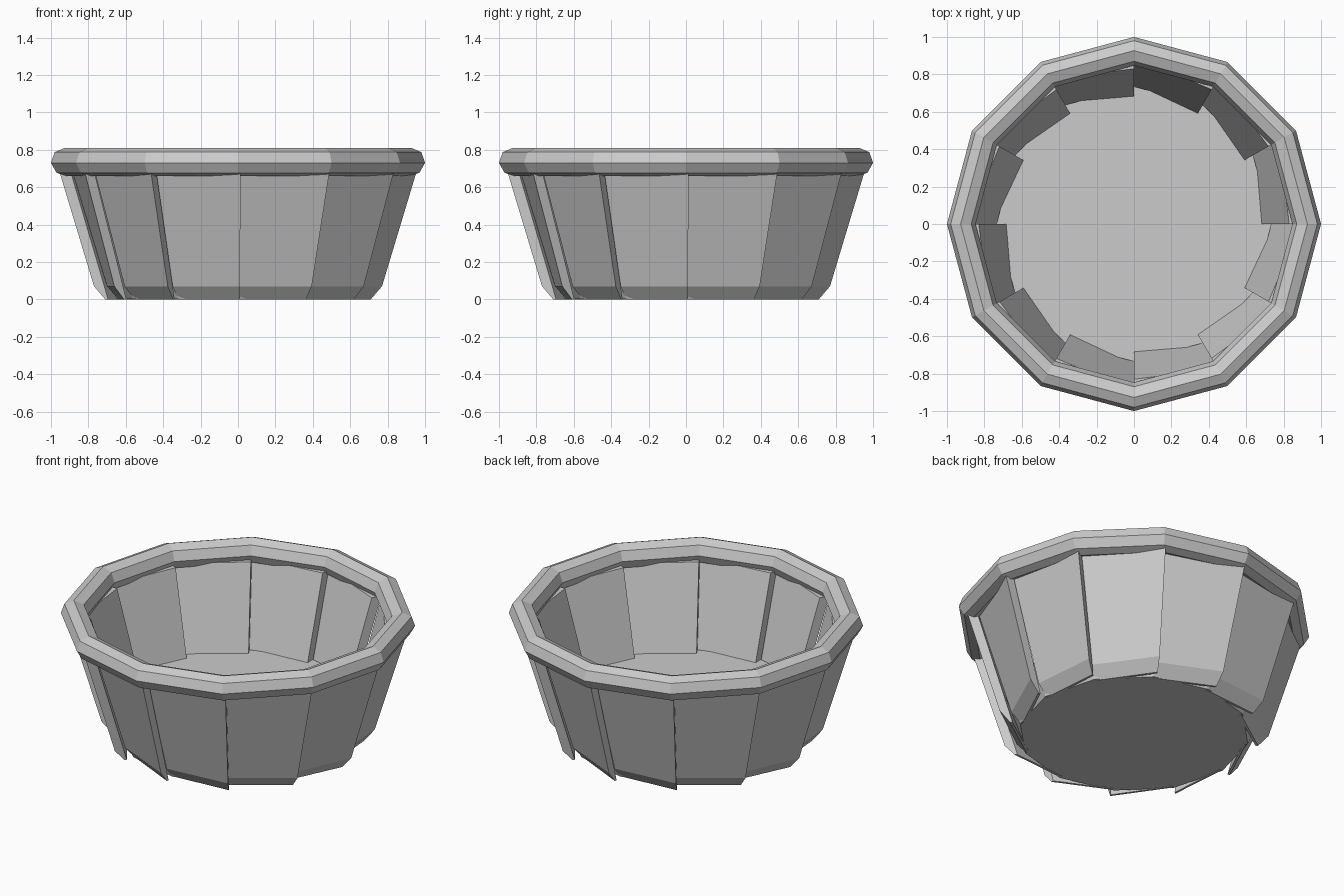
import bpy, bmesh
from math import cos, sin, radians

if "Cube" in bpy.data.objects:
    bpy.data.objects.remove(bpy.data.objects["Cube"], do_unlink=True)

SIDES = 12
STEP = 360 / SIDES

grey = bpy.data.materials.new("plain_grey")
grey.use_nodes = True
grey.diffuse_color = (0.6, 0.6, 0.6, 1)
grey.node_tree.nodes["Principled BSDF"].inputs["Base Color"].default_value = (0.6, 0.6, 0.6, 1)


def polar(r, deg, z):
    return (r * cos(radians(deg)), r * sin(radians(deg)), z)


def finish(name, bm):
    bmesh.ops.recalc_face_normals(bm, faces=bm.faces)
    mesh = bpy.data.meshes.new(name)
    bm.to_mesh(mesh)
    bm.free()
    mesh.materials.append(grey)
    obj = bpy.data.objects.new(name, mesh)
    bpy.context.collection.objects.link(obj)
    return obj


def bridge(bm, a, b):
    """Join two closed rings of vertices with quads."""
    n = len(a)
    for i in range(n):
        bm.faces.new((a[i], a[(i + 1) % n], b[(i + 1) % n], b[i]))


# Rim: rounded octagonal profile swept around twelve sides
profile = [(1.0, 0.73), (0.98, 0.787), (0.927, 0.81), (0.87, 0.787),
           (0.847, 0.73), (0.87, 0.68), (0.92, 0.66), (0.97, 0.677)]
bm = bmesh.new()
rings = [[bm.verts.new(polar(r, i * STEP, z)) for r, z in profile] for i in range(SIDES)]
for i in range(SIDES):
    bridge(bm, rings[i], rings[(i + 1) % SIDES])
finish("rim", bm)

# Staves: each is tilted so its far edge overlaps the next one
THICK = 0.06
LIP = 0.07
levels = [(0.0, 0.71, 0.695), (0.07, 0.77, 0.715), (0.7, 0.96, 0.9)]  # z, outer, inner radius
for i in range(SIDES):
    bm = bmesh.new()
    start, end = i * STEP, (i + 1) * STEP + 0.8
    loops = []
    for z, outer, inner in levels:
        corners = ((outer - LIP, start), (outer, end), (inner, end), (inner - LIP, start))
        loops.append([bm.verts.new(polar(r, a, z)) for r, a in corners])
    for low, high in zip(loops, loops[1:]):
        bridge(bm, low, high)
    bm.faces.new(loops[0])
    bm.faces.new(loops[-1])
    finish(f"stave_{i + 1}", bm)

# Floor: thick twelve-sided disc
bm = bmesh.new()
loops = [[bm.verts.new(polar(r, i * STEP, z)) for i in range(SIDES)]
         for r, z in ((0.65, 0.003), (0.735, 0.2))]
bridge(bm, *loops)
for loop in loops:
    bm.faces.new(loop)
finish("floor", bm)
